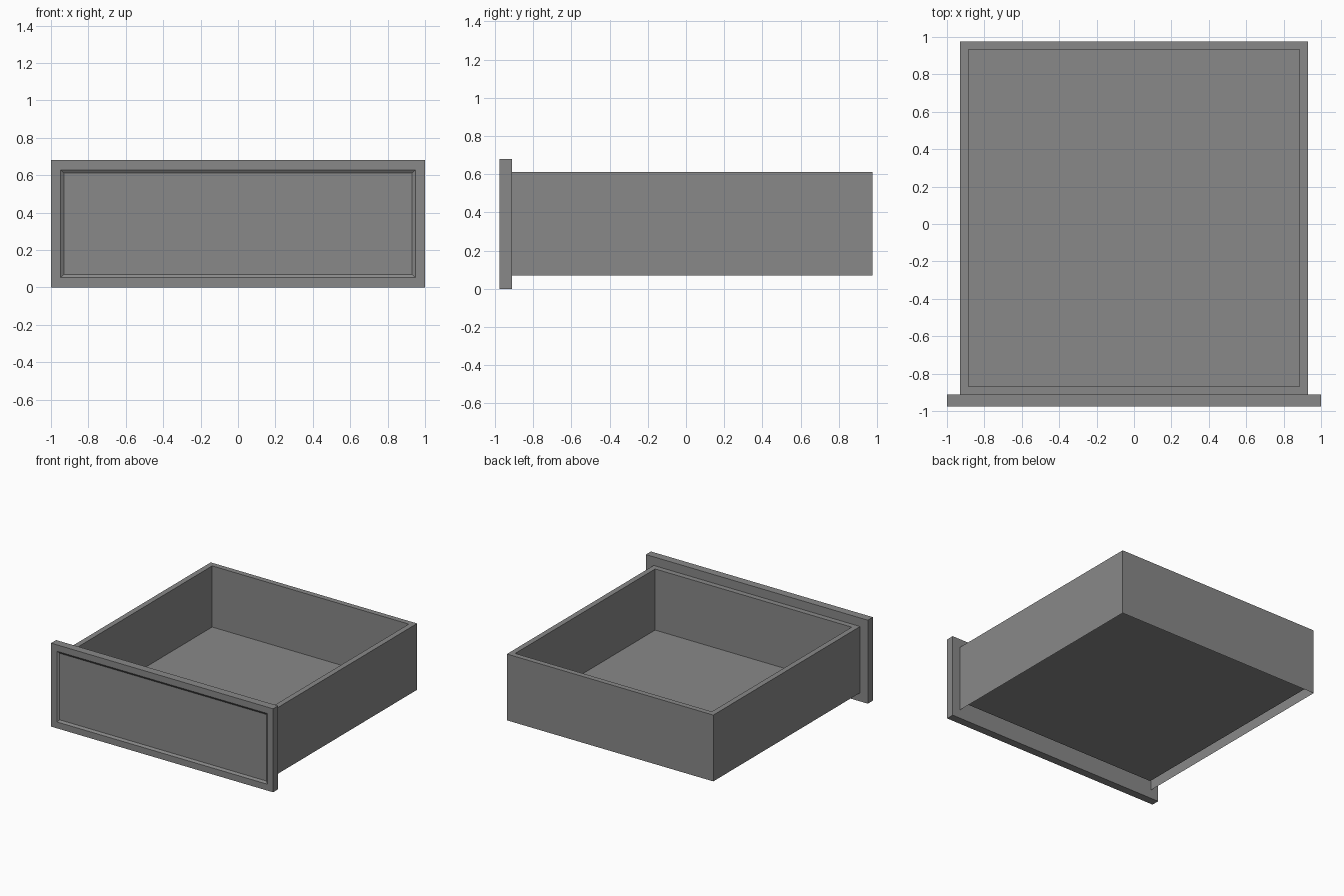
import bpy
import bmesh

cube = bpy.data.objects.get("Cube")
if cube:
    bpy.data.objects.remove(cube, do_unlink=True)

grey = bpy.data.materials.new("plain grey")
grey.use_nodes = True
colour = (0.25, 0.25, 0.25, 1)
grey.diffuse_color = colour
grey.node_tree.nodes["Principled BSDF"].inputs["Base Color"].default_value = colour


def box(bm, low, high):
    """Add a box between two opposite corners."""
    made = bmesh.ops.create_cube(bm, size=1)
    for v in made["verts"]:
        v.co = [(a + b) / 2 + c * (b - a) for a, b, c in zip(low, high, v.co)]


def face_towards(bm, axis, sign):
    """Find the face pointing along one axis."""
    return max(bm.faces, key=lambda f: f.normal[axis] * sign)


def inset(bm, face, thickness, depth=0):
    bmesh.ops.inset_region(bm, faces=[face], thickness=thickness, depth=depth,
                           use_even_offset=True)


def finish(bm, name):
    mesh = bpy.data.meshes.new(name)
    bm.to_mesh(mesh)
    bm.free()
    mesh.materials.append(grey)
    obj = bpy.data.objects.new(name, mesh)
    bpy.context.collection.objects.link(obj)
    return obj


# Front panel with a shallow recess and sloped border
bm = bmesh.new()
box(bm, (-1, -0.977, 0), (1, -0.912, 0.68))
bm.normal_update()
front = face_towards(bm, 1, -1)
inset(bm, front, 0.052)
inset(bm, front, 0.017, -0.012)
finish(bm, "drawer_front")

# Drawer box: hollow walls, sunken floor, open underside
bm = bmesh.new()
box(bm, (-0.93, -0.912, 0.07), (0.93, 0.977, 0.61))
bm.normal_update()
bottom = face_towards(bm, 2, -1)
top = face_towards(bm, 2, 1)
bmesh.ops.delete(bm, geom=[bottom], context="FACES_ONLY")
inset(bm, top, 0.044)
cavity = bmesh.ops.extrude_discrete_faces(bm, faces=[top])["faces"][0]
rim = [e for e in bm.edges if e.is_boundary and all(v.co.z > 0.5 for v in e.verts)]
for v in cavity.verts:
    v.co.z = 0.112
bmesh.ops.bridge_loops(bm, edges=rim)
bmesh.ops.recalc_face_normals(bm, faces=bm.faces)
finish(bm, "drawer_box")
